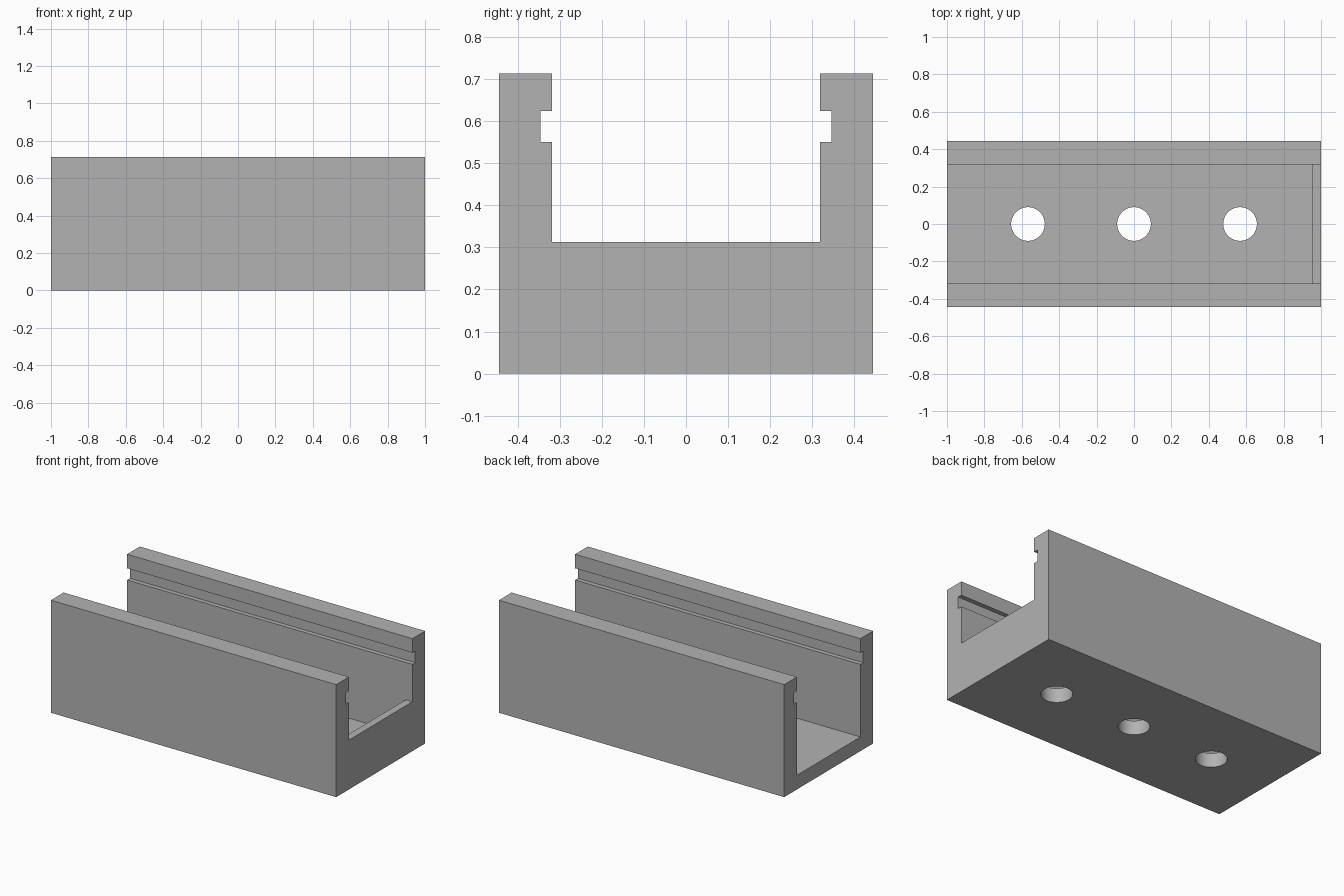
import bpy, bmesh, math

cube = bpy.data.objects.get("Cube")
if cube:
    bpy.data.objects.remove(cube, do_unlink=True)

HALF_L, HALF_W, HEIGHT = 1.0, 0.445, 0.713
INNER, GROOVE = 0.318, 0.346
FLOOR, LIP_TOP, LIP_X = 0.09, 0.313, 0.953
GROOVE_LOW, GROOVE_HIGH = 0.55, 0.624

grey = bpy.data.materials.new("plain grey")
grey.use_nodes = True
colour = (0.45, 0.45, 0.45, 1)
grey.diffuse_color = colour
grey.node_tree.nodes["Principled BSDF"].inputs["Base Color"].default_value = colour


def prism(name, profile, x0, x1):
    """Extrude a (y, z) outline along x."""
    bm = bmesh.new()
    face = bm.faces.new([bm.verts.new((x0, y, z)) for y, z in profile])
    side = bmesh.ops.extrude_face_region(bm, geom=[face])["geom"]
    moved = [v for v in side if isinstance(v, bmesh.types.BMVert)]
    bmesh.ops.translate(bm, verts=moved, vec=(x1 - x0, 0, 0))
    bmesh.ops.recalc_face_normals(bm, faces=bm.faces)
    mesh = bpy.data.meshes.new(name)
    bm.to_mesh(mesh)
    bm.free()
    mesh.materials.append(grey)
    obj = bpy.data.objects.new(name, mesh)
    bpy.context.collection.objects.link(obj)
    return obj


def combine(target, tool, operation):
    """Apply a boolean and remove the tool."""
    bpy.context.view_layer.objects.active = target
    mod = target.modifiers.new(operation.lower(), "BOOLEAN")
    mod.operation, mod.object, mod.solver = operation, tool, "EXACT"
    bpy.ops.object.modifier_apply(modifier=mod.name)
    bpy.data.objects.remove(tool, do_unlink=True)


# Channel with a groove inside each wall, mirrored across y
half = [(HALF_W, 0), (HALF_W, HEIGHT), (INNER, HEIGHT), (INNER, GROOVE_HIGH),
        (GROOVE, GROOVE_HIGH), (GROOVE, GROOVE_LOW), (INNER, GROOVE_LOW),
        (INNER, FLOOR)]
channel = prism("channel", half + [(-y, z) for y, z in reversed(half)],
                -HALF_L, HALF_L)

# Low lip closing one end
lip = prism("end_lip", [(-INNER, FLOOR), (INNER, FLOOR),
                        (INNER, LIP_TOP), (-INNER, LIP_TOP)], LIP_X, HALF_L)
combine(channel, lip, "UNION")

# Three mounting holes through the floor
for x in (-0.567, 0, 0.567):
    bpy.ops.mesh.primitive_cylinder_add(vertices=64, radius=0.09, depth=0.3,
                                        location=(x, 0, FLOOR / 2))
    drill = bpy.context.object
    drill.name = "hole_cutter"
    drill.data.materials.append(grey)
    combine(channel, drill, "DIFFERENCE")

# Smooth hole walls, crisp edges elsewhere
bpy.ops.object.select_all(action="DESELECT")
channel.select_set(True)
bpy.context.view_layer.objects.active = channel
bpy.ops.object.shade_smooth_by_angle(angle=math.radians(30))
